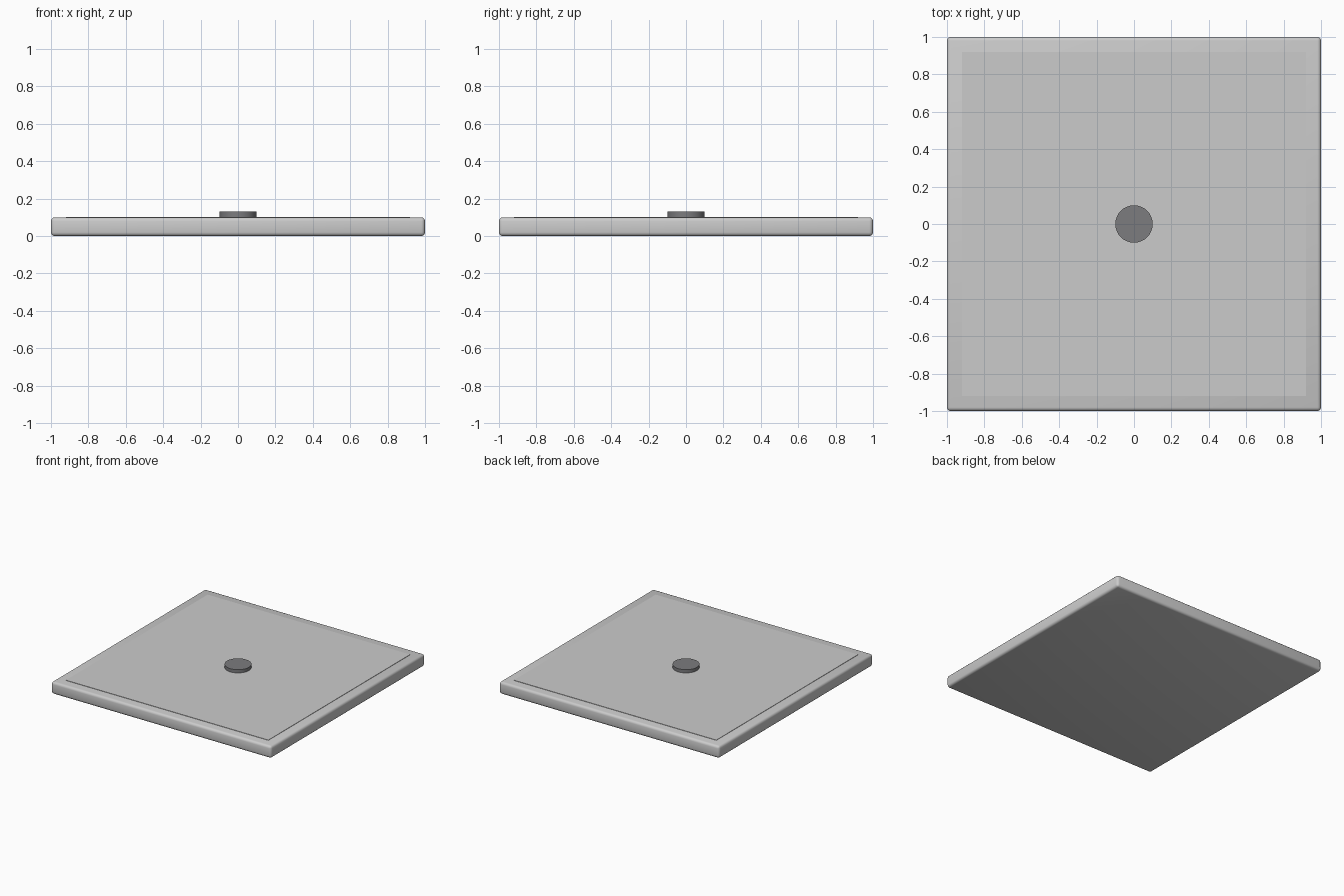
import bpy

if "Cube" in bpy.data.objects:
    bpy.data.objects.remove(bpy.data.objects["Cube"])


def box(name, size, height, z, bevel=0.0):
    bpy.ops.mesh.primitive_cube_add(size=1, location=(0, 0, z + height / 2))
    ob = bpy.context.object
    ob.name = name
    ob.scale = (size, size, height)
    bpy.ops.object.transform_apply(location=False, rotation=False, scale=True)
    if bevel:
        mod = ob.modifiers.new("rounded_edges", "BEVEL")
        mod.width = bevel
        mod.segments = 3
        bpy.ops.object.modifier_apply(modifier=mod.name)
        bpy.ops.object.shade_smooth_by_angle()
    return ob


# Square slab with rounded edges
box("slab", 2.0, 0.1, 0.0, bevel=0.02)

# Very thin raised panel on the top face
box("top_panel", 1.84, 0.006, 0.097)

# Round dark drain cap in the centre
bpy.ops.mesh.primitive_cylinder_add(vertices=32, radius=0.1, depth=0.035,
                                    location=(0, 0, 0.1125))
cap = bpy.context.object
cap.name = "drain_cap"
bpy.ops.object.shade_smooth_by_angle()
dark = bpy.data.materials.new("dark_grey")
dark.diffuse_color = (0.2, 0.2, 0.21, 1)
dark.use_nodes = True
dark.node_tree.nodes["Principled BSDF"].inputs["Base Color"].default_value = dark.diffuse_color
cap.data.materials.append(dark)
